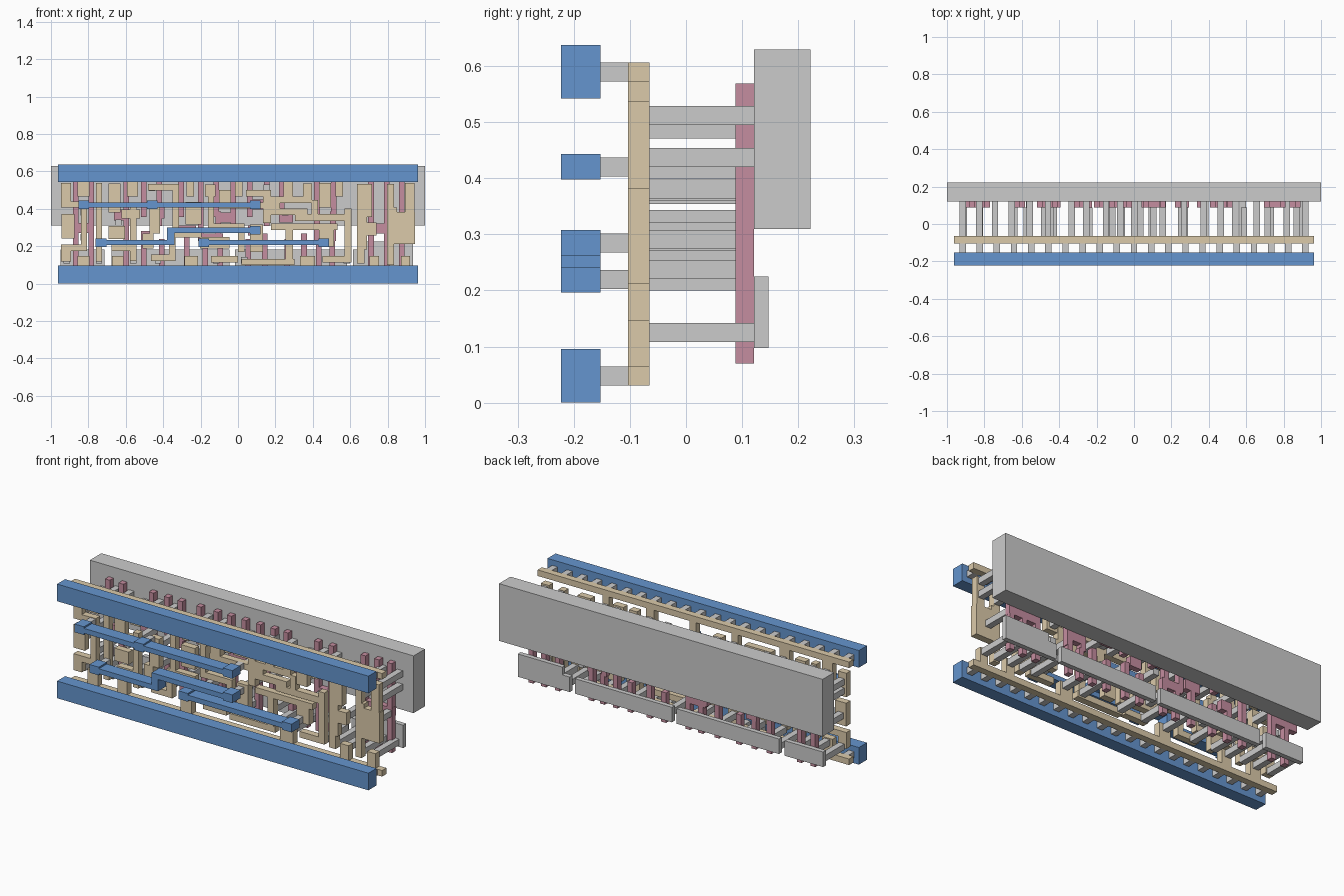
import bpy, bmesh

# The model is a chip logic cell: flat layers stacked along y.
# Layouts are drawn in cell units (u across, v up) and scaled to the scene.
S, X0, Z0 = 0.1992, -0.962, 0.048
W = 9.66      # cell width
H = 2.72      # distance between the two rails


def material(name, rgb):
    m = bpy.data.materials.new(name)
    m.diffuse_color = (*rgb, 1)
    return m


BLUE = material("blue_metal", (0.13, 0.30, 0.62))
TAN = material("tan_metal", (0.71, 0.59, 0.40))
PINK = material("pink_gate", (0.56, 0.27, 0.35))


def layer(name, y0, y1, rects, mat=None):
    """One object made of boxes; each rect is (u0, u1, v0, v1)."""
    bm = bmesh.new()
    for u0, u1, v0, v1 in rects:
        c = bmesh.ops.create_cube(bm, size=1)["verts"]
        for v in c:
            v.co.x = X0 + S * (u1 if v.co.x > 0 else u0)
            v.co.y = y1 if v.co.y > 0 else y0
            v.co.z = Z0 + S * (v1 if v.co.z > 0 else v0)
    me = bpy.data.meshes.new(name)
    bm.to_mesh(me)
    bm.free()
    ob = bpy.data.objects.new(name, me)
    bpy.context.collection.objects.link(ob)
    if mat:
        me.materials.append(mat)
    return ob


def square(u, v, s=0.17):
    return (u - s / 2, u + s / 2, v - s / 2, v + s / 2)


def strip(u, v0, v1, w=0.15):
    return (u - w / 2, u + w / 2, v0, v1)


# Well slab and the thin lower islands behind the gates
layer("well_slab", 0.121, 0.222, [(-0.19, W + 0.19, 1.315, 2.92)])
layer("lower_islands", 0.121, 0.147, [
    (0.06, 1.25, 0.25, 0.67), (1.43, 1.95, 0.25, 0.67),
    (1.95, 4.6, 0.25, 0.67), (4.75, 7.76, 0.25, 0.67),
    (7.92, 8.3, 0.25, 0.67), (8.15, 9.53, 0.25, 0.89)])

# Gates: full-height strips, then split upper and lower strips, then pads
full = [0.47, 0.89, 1.83, 8.4, 8.82, 9.22]
upper = [2.3, 2.72, 3.3, 3.83, 4.25, 4.7, 5.15, 5.6, 6.0, 6.95, 7.4]
lower = [2.3, 2.78, 3.45, 3.95, 4.35, 5.1, 5.55, 6.15, 6.6, 7.0, 7.36]
gates = [strip(u, 0.11, 2.615) for u in full]
gates += [strip(u, 1.3 if i % 2 else 1.55, 2.615) for i, u in enumerate(upper)]
gates += [strip(u, 0.11, 0.95 if i % 2 else 1.1) for i, u in enumerate(lower)]
gates += [strip(u, 0.9, 1.7) for u in (3.83, 4.3, 6.95, 7.38)]
gates += [(0.14, 0.9, 1.12, 1.39), (1.5, 1.9, 1.45, 1.75), (2.22, 2.55, 0.9, 1.17),
          (2.6, 2.85, 1.5, 1.8), (3.23, 3.7, 1.05, 1.32), (3.8, 4.4, 0.85, 1.1),
          (4.3, 4.7, 1.4, 1.67), (5.1, 5.45, 1.05, 1.32), (5.2, 5.65, 1.75, 2.02),
          (5.93, 6.3, 1.4, 1.67), (6.9, 7.4, 1.07, 1.34), (8.33, 9.3, 1.1, 1.37)]
layer("gates", 0.088, 0.121, gates, PINK)

# Local wiring: supply rails with taps
taps = [(0.515, 0.845), (1.45, 1.75), (3.4, 3.75), (6.5, 6.9), (8.36, 8.62), (9.2, 9.45)]
rails = [(0, W, -0.085, 0.085), (0, W, H - 0.085, H + 0.085)]
rails += [(a, b, 0.08, 0.5) for a, b in taps]
rails += [(a, b, 2.1, H - 0.08) for a, b in
          [(0.515, 0.845), (1.85, 2.15), (3.45, 3.65), (4.75, 4.95), (6.05, 6.3), (7.45, 7.65)]]
layer("local_supply_rails", -0.103, -0.065, rails, TAN)

# Local wiring: clock and input end
layer("local_wiring_left", -0.103, -0.065, [
    (0.085, 0.345, 0.345, 0.8), (0.085, 0.78, 0.635, 0.805), (0.61, 0.78, 0.8, 1.97),
    (0.085, 0.78, 1.795, 1.965), (0.085, 0.345, 1.9, 2.465), (0.09, 0.44, 0.975, 1.625),
    (1.015, 1.185, 0.345, 2.465), (1.355, 1.68, 1.665, 2.45), (1.43, 2.1, 0.635, 0.825),
    (1.36, 1.8, 0.95, 1.3), (1.93, 2.1, 0.36, 1.9), (1.7, 2.2, 1.5, 1.75),
    (2.27, 2.56, 0.7, 1.1), (2.415, 3.245, 2.255, 2.425), (2.45, 2.74, 1.1, 1.91),
    (2.49, 3.15, 0.365, 0.535), (2.98, 3.15, 0.5, 1.165), (2.98, 3.85, 0.995, 1.165),
    (3.075, 3.245, 1.1, 2.3), (3.42, 3.85, 1.35, 1.95)], TAN)

# Local wiring: middle
layer("local_wiring_middle", -0.103, -0.065, [
    (3.805, 4.595, 0.7, 1.015), (3.95, 4.22, 2.1, 2.42), (4.02, 4.19, 1.2, 2.2),
    (4.02, 5.0, 1.2, 1.37), (4.32, 4.64, 1.9, 2.27), (4.3, 5.96, 1.77, 1.94),
    (4.83, 5.0, 0.6, 1.37), (4.1, 4.83, 0.33, 0.5), (4.925, 6.345, 0.255, 0.425),
    (5.15, 5.5, 0.6, 1.35), (5.5, 5.72, 1.38, 2.27), (5.05, 5.72, 2.1, 2.27),
    (5.72, 6.82, 1.92, 2.1), (6.58, 6.82, 2.1, 2.45), (5.72, 6.7, 1.6, 1.78),
    (6.1, 6.3, 0.42, 1.35), (5.72, 7.5, 1.2, 1.37)], TAN)

# Local wiring: output end
layer("local_wiring_right", -0.103, -0.065, [
    (6.36, 7.84, 1.44, 1.62), (6.8, 6.98, 1.62, 2.0), (7.0, 7.33, 1.8, 2.46),
    (7.0, 7.4, 0.75, 1.37), (7.1, 7.8, 0.33, 0.5), (7.69, 7.87, 0.33, 1.78),
    (8.02, 8.29, 0.67, 2.43), (8.02, 8.22, 0.3, 0.7), (8.29, 8.55, 1.05, 1.4),
    (8.29, 8.42, 1.55, 2.43), (8.83, 9.02, 0.26, 2.43), (8.83, 9.1, 1.4, 1.8),
    (9.02, 9.58, 0.82, 1.68), (9.31, 9.56, 1.6, 2.46)], TAN)

# Long contact posts down to the well, the islands and the gates
low = [0.23, 0.68, 1.1, 1.57, 2.02, 2.68, 3.55, 4.25, 5.0, 6.2, 6.75, 7.75, 8.12, 8.5, 8.93, 9.32]
high = [0.23, 0.68, 1.1, 1.55, 2.03, 2.52, 3.16, 3.55, 4.08, 4.84, 5.6, 6.17, 6.7, 7.16, 7.55, 8.12, 8.93, 9.43]
posts = [square(u, 0.385) for u in low]
posts += [square(u, 2.33 if i % 3 else 2.21) for i, u in enumerate(high)]
posts += [square(u, 1.955) for u in (0.23, 1.1, 4.46, 5.6, 7.16, 8.12, 8.93, 9.43)]
layer("posts_to_islands", -0.066, 0.122, posts)
layer("posts_to_gates", -0.066, 0.089, [square(u, v) for u, v in [
    (0.26, 1.25), (0.69, 1.0), (0.69, 1.67), (1.62, 1.4), (1.95, 1.62), (2.42, 0.95),
    (2.6, 1.65), (3.6, 1.1), (3.63, 1.67), (4.1, 0.9), (4.5, 1.29), (5.3, 1.2),
    (5.35, 1.85), (6.1, 1.67), (6.2, 0.85), (7.15, 1.2), (7.78, 0.95), (8.42, 1.22), (9.2, 1.22)]])

# Short contact studs between local wiring and the blue metal
studs = [square(0.23 + 0.46 * i, v) for i in range(21) for v in (0, H)]
pads = {"upper_wire": [(0.69, 1.87), (2.53, 1.87), (5.29, 1.87)],
        "stepped_wire": [(1.15, 0.86), (5.29, 1.19)],
        "lower_wire": [(3.91, 0.86), (7.13, 0.86)]}
studs += [square(*p) for group in pads.values() for p in group]
layer("contact_studs", -0.153, -0.102, studs)

# Blue power rails and signal wires with end pads
for name, v in (("bottom_power_rail", 0), ("top_power_rail", H)):
    layer(name, -0.223, -0.152, [(0, W, v - 0.24, v + 0.24)], BLUE)
runs = {"upper_wire": [(0.6, 5.4, 1.8, 1.94)],
        "stepped_wire": [(1.1, 3.13, 0.79, 0.93), (2.93, 3.13, 0.79, 1.26), (2.93, 5.3, 1.12, 1.26)],
        "lower_wire": [(3.9, 7.2, 0.79, 0.93)]}
for name, rects in runs.items():
    ends = [(u - 0.145, u + 0.145, v - 0.115, v + 0.115) for u, v in pads[name]]
    layer(name, -0.223, -0.152, rects + ends, BLUE)
